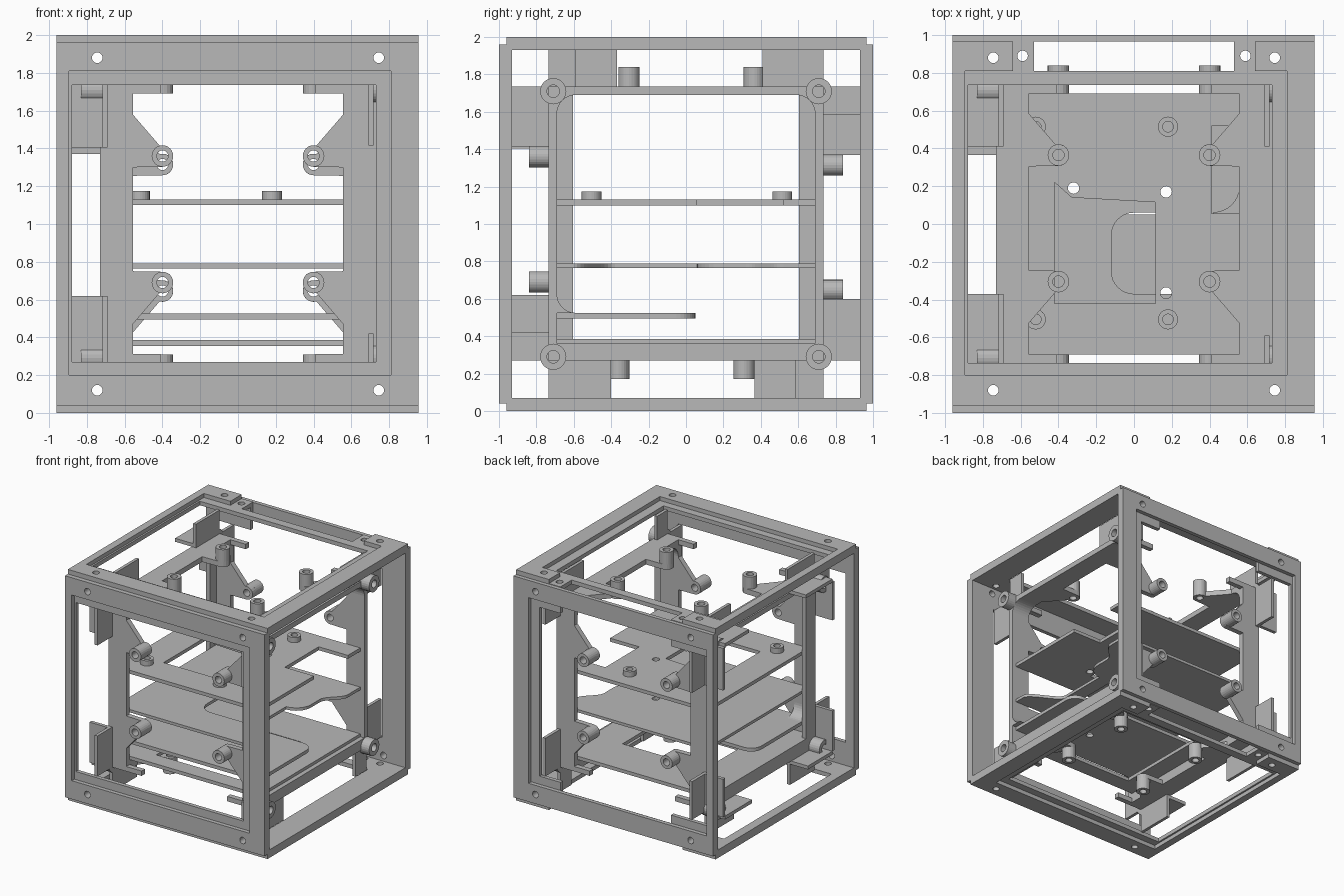
import bpy, bmesh, math

if "Cube" in bpy.data.objects:
    bpy.data.objects.remove(bpy.data.objects["Cube"])

grey = bpy.data.materials.new("plain grey")
grey.use_nodes = True
grey.diffuse_color = (0.48, 0.48, 0.48, 1)
grey.node_tree.nodes["Principled BSDF"].inputs["Base Color"].default_value = (0.48, 0.48, 0.48, 1)


def arc(cu, cv, r, a0=0, a1=360, n=24):
    full = abs(a1 - a0) >= 360
    return [(cu + r * math.cos(math.radians(a0 + (a1 - a0) * i / n)),
             cv + r * math.sin(math.radians(a0 + (a1 - a0) * i / n))) for i in range(n + (not full))]


def rect(u0, u1, v0, v1):
    return [(u0, v0), (u1, v0), (u1, v1), (u0, v1)]


def plate(name, axis, lo, hi, loops):
    """Extrude an outline with holes along one axis."""
    cu = bpy.data.curves.new(name, "CURVE")
    cu.dimensions, cu.fill_mode, cu.extrude = "2D", "BOTH", (hi - lo) / 2
    for pts in loops:
        sp = cu.splines.new("POLY")
        sp.points.add(len(pts) - 1)
        for p, (u, v) in zip(sp.points, pts):
            p.co = (u, v, 0, 1)
        sp.use_cyclic_u, sp.use_smooth = True, False
    tmp = bpy.data.objects.new(name, cu)
    bpy.context.collection.objects.link(tmp)
    dg = bpy.context.evaluated_depsgraph_get()
    me = bpy.data.meshes.new_from_object(tmp.evaluated_get(dg))
    bpy.data.objects.remove(tmp)
    bm = bmesh.new()
    bm.from_mesh(me)
    for v in bm.verts:
        u, w, h = v.co.x, v.co.y, v.co.z + (lo + hi) / 2
        v.co = {"x": (h, u, w), "y": (u, h, w), "z": (u, w, h)}[axis]
    bmesh.ops.remove_doubles(bm, verts=bm.verts, dist=1e-5)
    bmesh.ops.recalc_face_normals(bm, faces=bm.faces)
    bm.to_mesh(me)
    bm.free()
    me.name = name
    me.materials.clear()
    me.materials.append(grey)
    ob = bpy.data.objects.new(name, me)
    bpy.context.collection.objects.link(ob)
    return ob


def boss(name, axis, lo, hi, u, v, r=0.057, hole=0.03):
    plate(name, axis, lo, hi, [arc(u, v, r), arc(u, v, hole)])


L, R = -0.96, 0.955
screws = [(x, z) for x in (-0.745, 0.745) for z in (0.12, 1.88)]
holes = [arc(x, z, 0.028) for x, z in screws]
flat_holes = [arc(x, z - 1.0, 0.028) for x, z in screws]
latch_holes = [arc(x, 0.89, 0.028) for x in (-0.59, 0.59)]

# Front and back frames: an outer rim over a wider inner lip
rim = [rect(L, R, 0.04, 1.96), rect(-0.895, 0.81, 0.2, 1.81)] + holes
plate("front_rim", "y", -1, -0.965, rim)
plate("front_lip", "y", -0.965, -0.93, [rect(L, R, 0.04, 1.96), rect(-0.88, 0.73, 0.27, 1.735)] + holes)
plate("back_rim", "y", 0.965, 1, rim)
for s, out, inn in ((1, R, 0.73), (-1, L, -0.88)):
    post = [(out, 0.04), (out, 1.96), (s * 0.53, 1.96), (s * 0.53, 1.735),
            (inn, 1.735), (inn, 0.27), (s * 0.53, 0.27), (s * 0.53, 0.04)]
    plate("back_lip", "y", 0.93, 0.965, [post] + [h for h in holes if h[0][0] * s > 0])

# Top and bottom frames: the same rim and lip, with the back notch
for name, rim_z, lip_z in (("top", 1.965, 1.93), ("bottom", 0, 0.035)):
    outline = [(L, -0.96), (R, -0.96), (R, 0.965), (0.64, 0.965), (0.64, 0.81), (0.81, 0.81),
               (0.81, -0.8), (-0.895, -0.8), (-0.895, 0.81), (-0.64, 0.81), (-0.64, 0.965), (L, 0.965)]
    plate(name + "_rim", "z", rim_z, rim_z + 0.035, [outline] + flat_holes)
    outline = [(L, -0.96), (R, -0.96), (R, 0.965), (0.53, 0.965), (0.53, 0.81),
               (-0.53, 0.81), (-0.53, 0.965), (L, 0.965)]
    plate(name + "_lip", "z", lip_z, lip_z + 0.035,
          [outline, rect(-0.88, 0.73, -0.735, 0.735)] + flat_holes + latch_holes)


# Inner cage: strips with triangular arms that carry the standoffs
def arm_strip(name, axis, lo, hi, v0, v1, c, b0, b1):
    for s in (-1, 1):
        low = [(0.557, c - 0.555)] + arc(0.4, c - 0.335, 0.057, 285, 90, 10) + [(0.557, c - 0.275)]
        high = [(u, 2 * c - v) for u, v in reversed(low)]
        pts = [(0.73, v0), (0.41, v0), (0.41, v0 + 0.042), (0.557, v0 + 0.042)] + low + high
        pts += [(0.557, v1 - 0.042), (0.41, v1 - 0.042), (0.41, v1), (0.73, v1)]
        loops = [pts] + [arc(0.4, c + d, 0.03) for d in (-0.335, 0.335)]
        plate(name + "_strip", axis, lo, hi, [[(s * u, v) for u, v in lp] for lp in loops])
        for d in (-0.335, 0.335):
            boss(name + "_standoff", axis, b0, b1, s * 0.4, c + d)


arm_strip("front", "y", -0.735, -0.69, 0.27, 1.735, 1.025, -0.84, -0.735)
arm_strip("back", "y", 0.69, 0.735, 0.27, 1.735, 0.98, 0.735, 0.84)
arm_strip("top", "z", 1.69, 1.735, -0.735, 0.735, 0.03, 1.735, 1.84)
arm_strip("bottom", "z", 0.27, 0.31, -0.735, 0.735, -0.025, 0.17, 0.27)

# Cage side ring, lower rails, rounded corners and side standoffs
plate("right_side_ring", "x", -0.73, -0.69,
      [rect(-0.735, 0.735, 0.27, 1.735), rect(-0.605, 0.605, 0.385, 1.69)])
for x0, x1 in ((-0.69, -0.557), (0.557, 0.73)):
    plate("lower_rail", "x", x0, x1, [rect(-0.69, 0.69, 0.31, 0.36)])
    for s in (-1, 1):
        web = [(s * 0.69, 1.69)] + [(s * u, v) for u, v in arc(0.59, 1.59, 0.1, 0, 90, 8)]
        plate("corner_round", "x", x0, x1, [web])
    plate("shelf_round", "x", x0, x1, [[(-0.69, 0.525)] + arc(-0.59, 0.625, 0.1, 180, 270, 8)])
for x0, x1 in ((-0.83, -0.69), (0.69, 0.81)):
    for y in (-0.71, 0.71):
        for z in (0.29, 1.71):
            boss("side_standoff", "x", x0, x1, y, z, 0.07, 0.033)

# Brackets tying the cage to the outer frames: a side web and, on the wide side, a flange
for side, x0, x1, ends in (("right", -0.717, -0.69, (0.62, 1.405, 0.6, 1.37, -0.37, -0.4, 0.365)),
                           ("left", 0.69, 0.717, (0.42, 1.415, 0.6, 1.585, -0.59, -0.4, 0.585))):
    f_low, f_high, b_low, b_high, t_near, u_near, u_far = ends
    for y0, y1, flange, low, high in ((-0.94, -0.735, -0.765, f_low, f_high),
                                      (0.735, 0.94, 0.735, b_low, b_high)):
        for z0, z1 in ((0.27, low), (high, 1.735)):
            plate(side + "_bracket", "x", x0, x1, [rect(y0, y1, z0, z1)])
            if side == "right":
                plate("bracket_flange", "y", flange, flange + 0.03, [rect(-0.89, x1, z0, z1)])
    for z0, z1, flange, near, far in ((1.735, 1.94, 1.735, t_near, 0.41),
                                      (0.06, 0.27, 0.24, u_near, u_far)):
        for y0, y1 in ((-0.735, near), (far, 0.735)):
            plate(side + "_bracket", "x", x0, x1, [rect(y0, y1, z0, z1)])
            if side == "right":
                plate("bracket_flange", "z", flange, flange + 0.03, [rect(-0.89, x1, y0, y1)])

# Stacked boards
vias = [arc(-0.32, 0.19, 0.03), arc(0.17, 0.17, 0.03), arc(0.17, -0.365, 0.03)]
upper = [(-0.69, -0.69), (0.69, -0.69), (0.69, 0.055), (0.41, 0.055),
         (0.41, 0.52), (0.69, 0.52), (0.69, 0.69), (-0.69, 0.69)]
cutout = [(-0.42, 0.22), (-0.33, 0.14), (0.115, 0.115), (0.115, -0.42), (-0.42, -0.42)]
plate("upper_board", "z", 1.1, 1.13, [upper, cutout] + vias)
for x in (-0.52, 0.18):
    for y in (-0.505, 0.515):
        boss("board_spacer", "z", 1.13, 1.175, x, y, 0.053, 0.028)


def wave(y0, y1, x0, x1):
    return [(x0 + (x1 - x0) * (1 - math.cos(math.pi * i / 12)) / 2, y0 + (y1 - y0) * i / 12)
            for i in range(13)]


middle = [(-0.69, -0.69), (0.69, -0.69)] + wave(-0.6, -0.38, 0.69, 0.42)
middle += arc(0.42, 0.2, 0.14, -90, 0, 8) + wave(0.32, 0.52, 0.56, 0.69)
middle += [(0.69, 0.69), (-0.69, 0.69)]
window = [(0.3, -0.37), (0.3, 0.06)] + arc(0, -0.06, 0.12, 90, 180, 8) + arc(0, -0.25, 0.12, 180, 270, 8)
plate("middle_board", "z", 0.765, 0.79, [middle, window, vias[0], vias[1]])

shelf = [(-0.69, -0.69), (0.69, -0.69)] + arc(0.59, -0.05, 0.1, 0, 90, 8) + arc(-0.59, -0.05, 0.1, 90, 180, 8)
plate("half_shelf", "z", 0.495, 0.525, [shelf, vias[2]])
plate("lower_board", "z", 0.355, 0.385, [rect(-0.69, 0.69, -0.69, 0.69), rect(-0.4, 0.4, -0.55, 0.3)])
